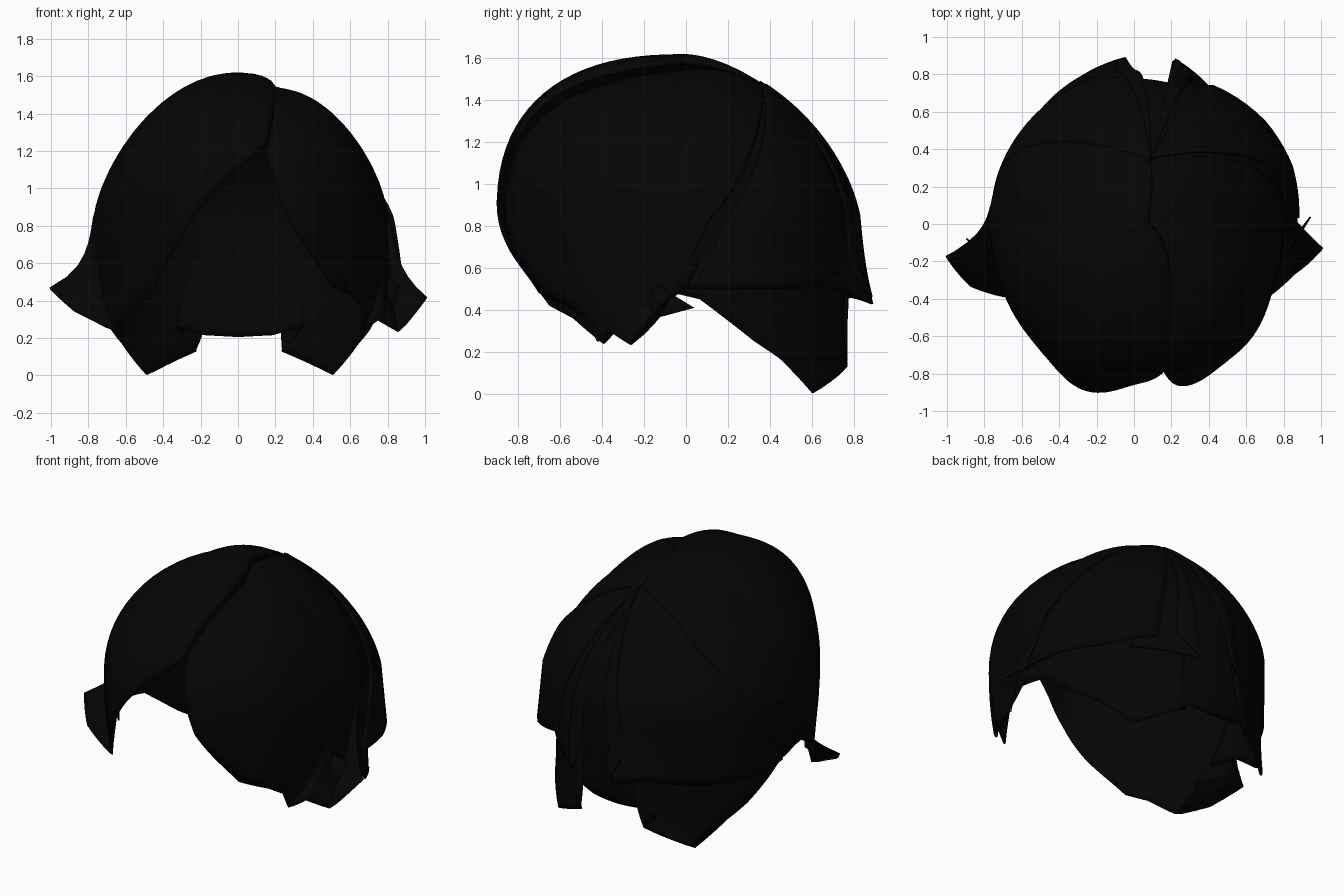
import bpy, bmesh
from math import sin, cos, asin, atan2, radians, degrees, exp
from mathutils import Vector

if "Cube" in bpy.data.objects:
    bpy.data.objects.remove(bpy.data.objects["Cube"])

hair = bpy.data.materials.new("black_hair")
hair.diffuse_color = (0.0015, 0.0015, 0.0015, 1)
hair.use_nodes = True
hair.node_tree.nodes["Principled BSDF"].inputs["Base Color"].default_value = hair.diffuse_color

TOP, MID = 1.62, 0.85                      # crown height, widest height
CROWN = Vector((0.13, 0.50, 0.85)).normalized()


def power(a):
    return 1.62 + 0.88 * max(0, cos(a)) + 0.10 * min(0, sin(a))


def direction(deg, z):
    """Unit direction for an angle (0 = front, + = right) and a height."""
    a = radians(deg)
    if z < MID:
        s = z - MID
    else:
        s = ((z - MID) / (TOP - MID)) ** (power(a) / 2)
    t = asin(max(-1, min(1, s)))
    return Vector((sin(a) * cos(t), -cos(a) * cos(t), sin(t)))


def head_point(d, off):
    """Map a unit direction to the head-shaped surface, pushed out by off."""
    t, a = asin(max(-1, min(1, d.z))), atan2(d.x, -d.y)
    e = 2 / power(a)
    if t >= 0:
        r, z = cos(t) ** e, MID + (TOP - MID) * sin(t) ** e
    else:
        shrink = 0.06 + 0.22 * max(0, cos(a))
        r, z = 1 - shrink * sin(t) ** 2, MID + sin(t)
    # full lobes either side of the parting, wider on the right
    deg = degrees(a)
    r *= (1 + 0.07 * exp(-((abs(deg) - 20) / 14) ** 2)
          + 0.05 * exp(-((deg - 48) / 16) ** 2))
    rx = 0.80 if d.x > 0 else 0.77
    ry = 0.88 if d.y < 0 else 0.80
    return Vector((sin(a) * (rx * r + off), -cos(a) * (ry * r + off),
                   z + off * max(0, sin(t))))


def finish(name, bm, thick):
    bmesh.ops.remove_doubles(bm, verts=bm.verts, dist=0.0005)
    bmesh.ops.recalc_face_normals(bm, faces=bm.faces)
    mesh = bpy.data.meshes.new(name)
    bm.to_mesh(mesh)
    bm.free()
    mesh.materials.append(hair)
    ob = bpy.data.objects.new(name, mesh)
    bpy.context.collection.objects.link(ob)
    mod = ob.modifiers.new("thickness", 'SOLIDIFY')
    mod.thickness = thick
    mod.offset = -1
    bpy.context.view_layer.objects.active = ob
    ob.select_set(True)
    bpy.ops.object.shade_smooth_by_angle(angle=radians(40))
    ob.select_set(False)


def panel(name, edge, base=0.0, dip=0.0, curl=12, seam=12, steps=28, sub=5):
    """Hair sheet combed from the crown to a lower edge of (angle, z, flick)."""
    rim = []
    for p, q in zip(edge, edge[1:]):
        for k in range(sub):
            rim.append([u + (v - u) * k / sub for u, v in zip(p, q)])
    rim.append(edge[-1])
    bm = bmesh.new()
    cols = []
    for deg, z, flick in rim:
        end = direction(deg, z)
        col = []
        for i in range(steps + 1):
            t = i / steps
            off = base + flick * t ** curl
            off -= dip * exp(-abs(deg - seam) / 7) * min(1, 4 * t)
            col.append(bm.verts.new(head_point(CROWN.slerp(end, t), off)))
        cols.append(col)
    for c, d in zip(cols, cols[1:]):
        for i in range(steps):
            bm.faces.new((c[i], d[i], d[i + 1], c[i + 1]))
    finish(name, bm, 0.012)


# Under layer around the back, with two nape flicks
half = [(80, .50, 0), (95, .45, 0), (105, .35, .01), (115, .25, .02),
        (125, .17, .03), (140, .005, .05), (163, .13, .05), (153, .26, -.02),
        (165, .215, -.04), (180, .205, -.05)]
panel("nape_layer", half + [(360 - a, z, f) for a, z, f in half[-2::-1]],
      -0.02, curl=6)

# Curtain fringe, parted right of the middle, with side flicks
panel("left_fringe", [(12, 1.25, 0), (-5, 1.05, 0), (-14, .90, 0), (-25, .68, 0),
                      (-40, .42, 0), (-50, .36, 0), (-62, .24, .02),
                      (-71, .35, .18), (-81, .47, .26), (-86, .55, .04),
                      (-92, .50, 0), (-105, .50, 0)], dip=0.03, curl=14)
panel("right_fringe", [(12, 1.22, 0), (16, .95, 0), (20, .80, 0), (28, .65, 0),
                       (38, .48, 0), (50, .42, 0), (57, .36, 0), (60, .25, .0),
                       (66, .30, .05), (74, .24, .13), (83, .42, .23),
                       (90, .50, .08), (108, .52, .08)], dip=0.07, curl=9)

# Outer locks over the back, ending in points
panel("right_back_lock", [(92, .50, .08), (110, .50, .10), (128, .50, .09),
                          (150, .58, .05)], 0.01, curl=2)
panel("middle_back_lock", [(138, .52, .02), (152, .49, .05), (166, .44, .12),
                           (158, .62, .03)], 0.0, curl=5)
panel("left_back_lock", [(-95, .46, 0), (-115, .42, 0), (-140, .42, .01),
                         (-160, .46, .05), (-177, .43, .10), (-171, .60, .02)],
      0.003, curl=5)


# Thin stray strands behind the side flicks
def strand(name, points):
    bm = bmesh.new()
    bm.faces.new([bm.verts.new(p) for p in points])
    finish(name, bm, 0.008)


strand("left_stray_strand", [(-.74, -.20, .56), (-.90, -.08, .48), (-.70, -.26, .40)])
strand("right_stray_strand", [(.80, -.14, .52), (.94, .04, .41), (.78, -.22, .34)])
